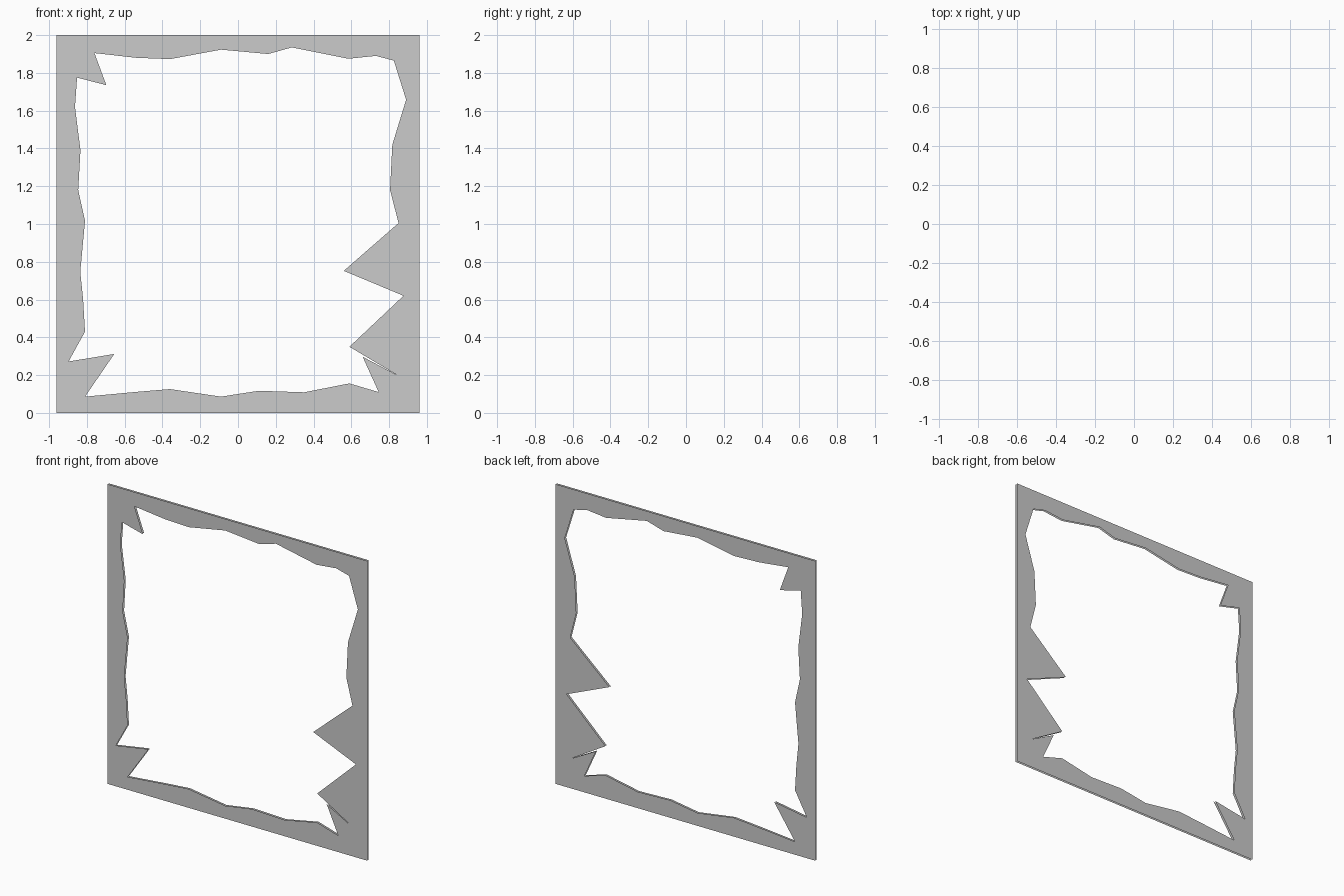
import bpy, bmesh

if "Cube" in bpy.data.objects:
    bpy.data.objects.remove(bpy.data.objects["Cube"])

HALF_W, HEIGHT, GAP = 0.96, 2.0, 0.014

# Jagged edge of the broken-out opening, clockwise from top left (x, z)
BREAK = [
    (-0.76, 1.905), (-0.54, 1.88), (-0.36, 1.873), (-0.09, 1.923), (0.16, 1.90),
    (0.285, 1.935), (0.585, 1.875), (0.73, 1.89), (0.825, 1.865),
    (0.89, 1.658), (0.817, 1.42), (0.805, 1.18), (0.85, 1.005), (0.56, 0.752),
    (0.876, 0.62), (0.59, 0.35), (0.848, 0.197), (0.66, 0.297), (0.745, 0.11),
    (0.59, 0.156), (0.35, 0.109), (0.11, 0.117), (-0.09, 0.086), (-0.36, 0.126),
    (-0.54, 0.111), (-0.81, 0.086), (-0.655, 0.312), (-0.897, 0.272),
    (-0.81, 0.43), (-0.82, 0.60), (-0.835, 0.747), (-0.81, 1.017),
    (-0.846, 1.18), (-0.834, 1.39), (-0.863, 1.62), (-0.852, 1.775), (-0.697, 1.735),
]
OUTER = [(-HALF_W, 0), (HALF_W, 0), (HALF_W, HEIGHT), (-HALF_W, HEIGHT)]


def glass_sheet(name, y, facing):
    """Flat pane with the jagged opening, facing along +y or -y."""
    bm = bmesh.new()
    for loop in (OUTER, BREAK):
        verts = [bm.verts.new((x, y, z)) for x, z in loop]
        for a, b in zip(verts, verts[1:] + verts[:1]):
            bm.edges.new((a, b))
    bmesh.ops.triangle_fill(bm, edges=bm.edges[:], use_beauty=True, normal=(0, facing, 0))
    bm.normal_update()
    for f in bm.faces:
        if f.normal.y * facing < 0:
            f.normal_flip()
    mesh = bpy.data.meshes.new(name)
    bm.to_mesh(mesh)
    bm.free()
    obj = bpy.data.objects.new(name, mesh)
    bpy.context.collection.objects.link(obj)


# Front and back surfaces of the broken pane (open rim)
glass_sheet("broken_pane_front", -GAP / 2, -1)
glass_sheet("broken_pane_back", GAP / 2, 1)
